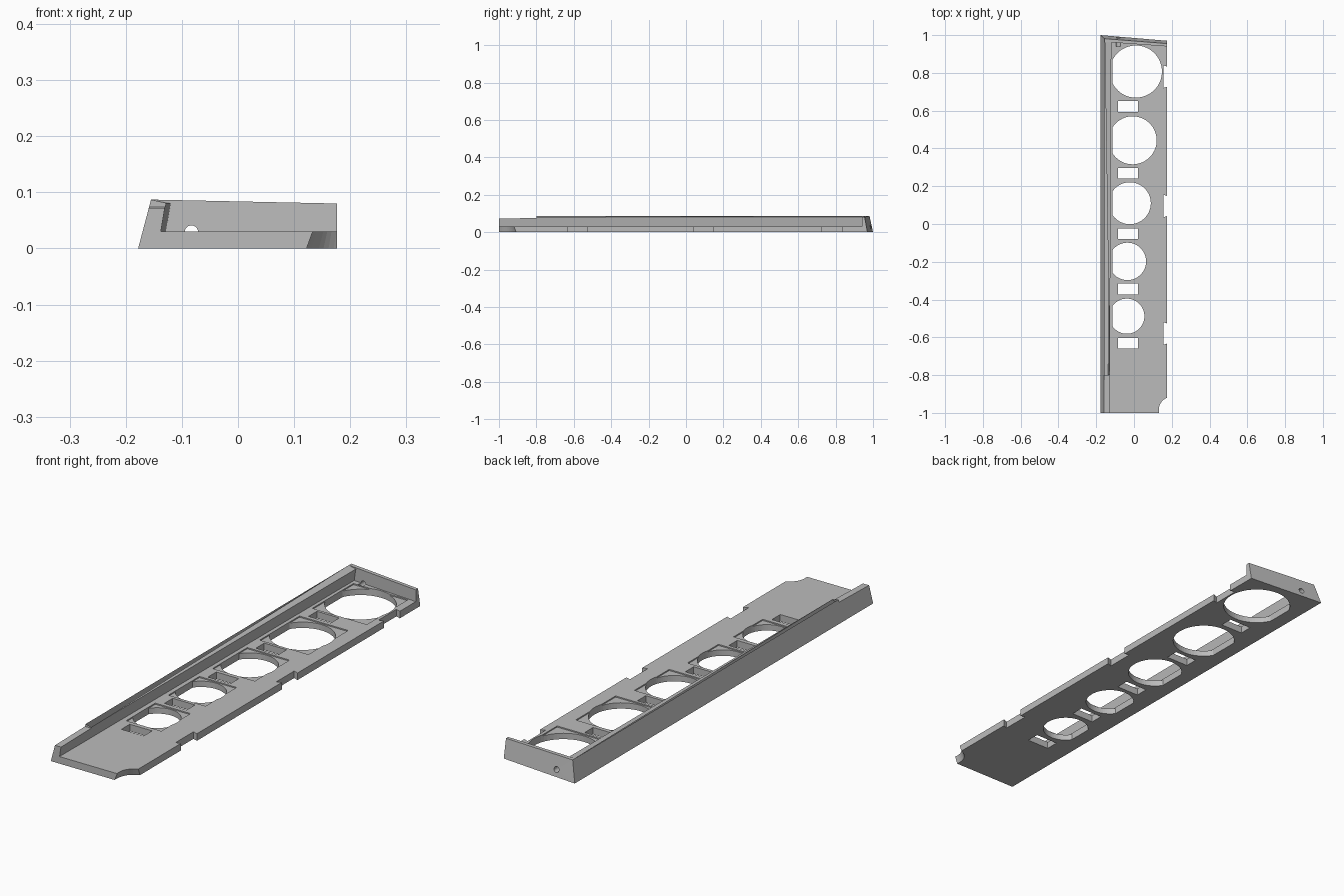
import bpy
import bmesh
from math import acos, cos, sin, pi

if "Cube" in bpy.data.objects:
    bpy.data.objects.remove(bpy.data.objects["Cube"])

grey = bpy.data.materials.new("plain_grey")
grey.use_nodes = True
COLOUR = (0.5, 0.5, 0.5, 1)
grey.diffuse_color = COLOUR
grey.node_tree.nodes["Principled BSDF"].inputs["Base Color"].default_value = COLOUR


def loft(name, loops):
    """Solid skinned through loops of equal point count, capped at both ends."""
    bm = bmesh.new()
    rings = [[bm.verts.new(p) for p in loop] for loop in loops]
    n = len(rings[0])
    for a, b in zip(rings, rings[1:]):
        for i in range(n):
            j = (i + 1) % n
            bm.faces.new((a[i], a[j], b[j], b[i]))
    bm.faces.new(rings[0][::-1])
    bm.faces.new(rings[-1])
    bmesh.ops.recalc_face_normals(bm, faces=bm.faces)
    mesh = bpy.data.meshes.new(name)
    bm.to_mesh(mesh)
    bm.free()
    mesh.materials.append(grey)
    obj = bpy.data.objects.new(name, mesh)
    bpy.context.collection.objects.link(obj)
    return obj


def prism(name, outline, z0, z1):
    return loft(name, [[(x, y, z) for x, y in outline] for z in (z0, z1)])


def rect(x0, x1, y0, y1):
    return [(x0, y0), (x1, y0), (x1, y1), (x0, y1)]


def circle(cx, cy, r, n=48):
    return [(cx + r * cos(2 * pi * i / n), cy + r * sin(2 * pi * i / n)) for i in range(n)]


def cut(target, cutter, keep=False):
    mod = target.modifiers.new("cut", "BOOLEAN")
    mod.operation = "DIFFERENCE"
    mod.solver = "EXACT"
    mod.object = cutter
    cutter.hide_render = True
    bpy.context.view_layer.update()
    bpy.context.view_layer.objects.active = target
    bpy.ops.object.modifier_apply(modifier=mod.name)
    if not keep:
        bpy.data.objects.remove(cutter)


LEFT, RIGHT, FLOOR = -0.178, 0.176, 0.03


# Base plate with its leaning long side wall, as one cross-section
def section(inset, end):
    pts = [(LEFT, 0), (RIGHT, 0), (RIGHT, FLOOR), (-0.1375 + inset, FLOOR),
           (-0.129 + inset, 0.081), (-0.155, 0.087)]
    return [(x, end(x, z), z) for x, z in pts]


tray = loft("tray", [section(0, lambda x, z: -1),
                     section(0.009, lambda x, z: 0.99 - 0.085 * (x - LEFT) - 0.2 * z)])

# Lowered front end of the side wall
cut(tray, loft("wall_step", [
    [(x, -1.1, 0.07), (x, -0.8, 0.076), (x, -0.8, 0.2), (x, -1.1, 0.2)] for x in (-0.3, -0.05)]))

# Round openings with a flat side, each in a shallow square pocket
FLAT = -0.115
for cx, cy, r in [(0.01, 0.807, 0.138), (-0.007, 0.443, 0.127), (-0.022, 0.11, 0.111),
                  (-0.035, -0.198, 0.099), (-0.038, -0.488, 0.093)]:
    top = min(cy + r * 1.05, 0.938)
    cut(tray, prism("pocket", rect(FLAT, cx + r * 0.95, cy - r * 1.05, top),
                    FLOOR - 0.005, FLOOR + 0.01))
    a = acos((FLAT - cx) / r)
    arc = [(cx + r * cos(t), cy + r * sin(t)) for t in (-a + 2 * a * i / 56 for i in range(57))]
    cut(tray, prism("opening", arc, -0.1, FLOOR + 0.02))

# Rectangular slots between the openings
for y in (0.622, 0.269, -0.052, -0.344, -0.632):
    cut(tray, prism("slot", rect(-0.085, 0.02, y - 0.028, y + 0.028), -0.1, 0.05))

# Edge notches with slightly splayed ends
for y in (0.78, 0.095, -0.58):
    notch = [(0.155, y - 0.06), (0.2, y - 0.045), (0.2, y + 0.045), (0.155, y + 0.06)]
    cut(tray, prism("notch", notch, -0.1, 0.1))

# Conical scoop at the front corner
cut(tray, loft("corner_scoop", [[(x, y, z) for x, y in circle(0.202, -0.985, r)]
                                for z, r in ((-0.01, 0.085), (0.04, 0.067))]))

# Skewed back wall, leaning forward
wall = loft("back_wall", [
    [(LEFT, 1, 0), (RIGHT, 0.97, 0), (RIGHT, 0.94, 0), (LEFT, 0.966, 0)],
    [(-0.155, 0.981, 0.087), (RIGHT, 0.955, 0.08), (RIGHT, 0.94, 0.08), (-0.155, 0.964, 0.087)]])

# Cable hole through the back wall
hole = loft("cable_hole", [[(x, y, z) for x, z in circle(-0.083, 0.029, 0.012, 24)]
                           for y in (0.94, 1.05)])
cut(tray, hole, keep=True)
cut(wall, hole)
